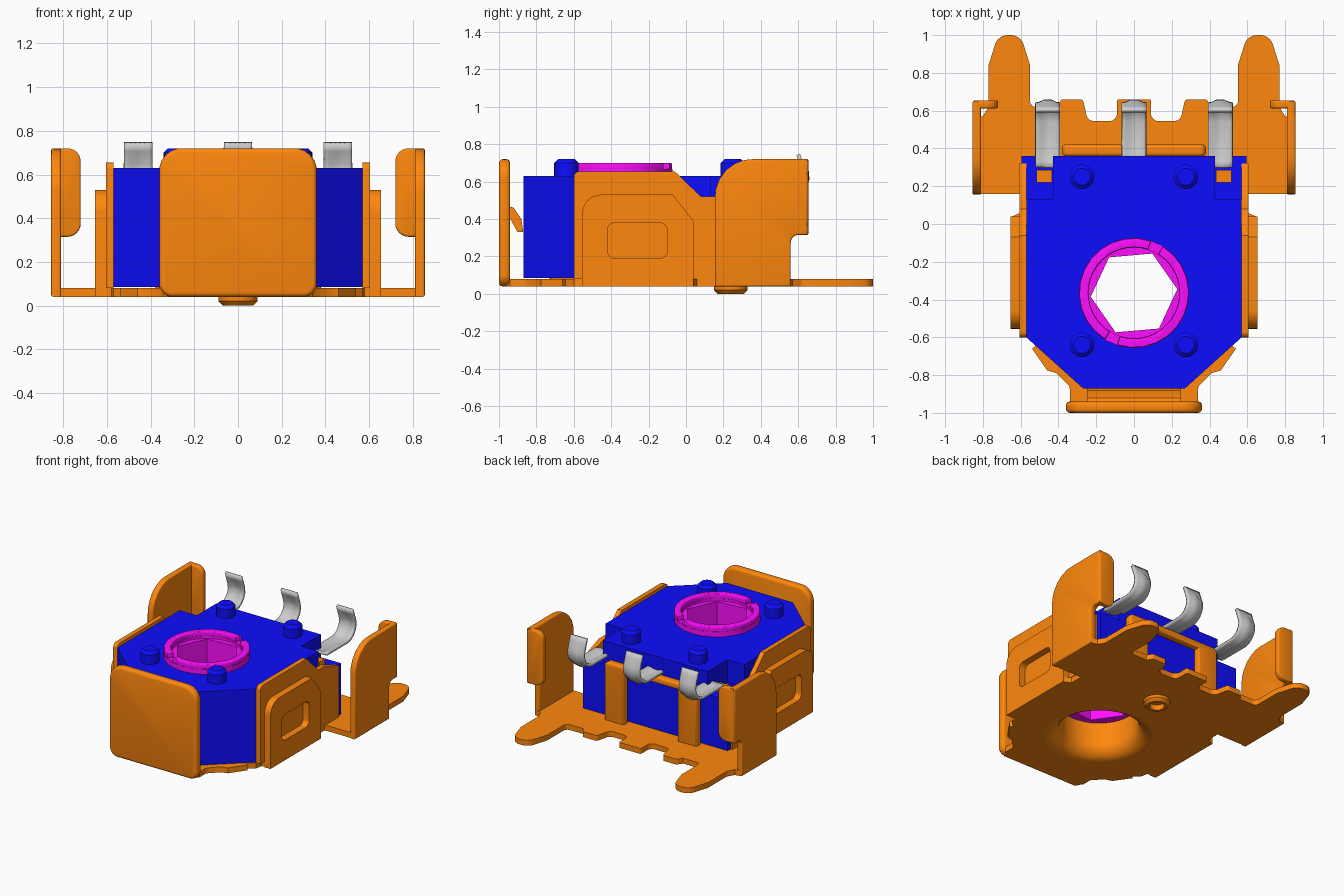
import bpy, bmesh
from math import cos, sin, pi, tan, radians
from mathutils import Vector

if "Cube" in bpy.data.objects:
    bpy.data.objects.remove(bpy.data.objects["Cube"])


def material(name, rgb):
    m = bpy.data.materials.new(name)
    m.diffuse_color = (*rgb, 1)
    m.use_nodes = True
    m.node_tree.nodes["Principled BSDF"].inputs["Base Color"].default_value = m.diffuse_color
    return m


ORANGE = material("orange_metal", (1.0, 0.245, 0.004))
BLUE = material("blue_plastic", (0.004, 0.004, 1.0))
MAGENTA = material("magenta_plastic", (1.0, 0.004, 1.0))


def finish(name, bm, mat):
    bmesh.ops.recalc_face_normals(bm, faces=bm.faces)
    me = bpy.data.meshes.new(name)
    bm.to_mesh(me)
    bm.free()
    me.shade_smooth()
    me.set_sharp_from_angle(angle=radians(32))
    if mat:
        me.materials.append(mat)
    ob = bpy.data.objects.new(name, me)
    bpy.context.collection.objects.link(ob)
    return ob


def rounded(pts, n=6):
    """Outline of (a, b[, radius]) corners, turned into points with filleted corners."""
    out = []
    for i, p in enumerate(pts):
        c = Vector(p[:2])
        r = p[2] if len(p) > 2 else 0
        if not r:
            out.append(c)
            continue
        u = (Vector(pts[i - 1][:2]) - c).normalized()
        v = (Vector(pts[(i + 1) % len(pts)][:2]) - c).normalized()
        half = u.angle(v) / 2
        mid = c + (u + v).normalized() * r / sin(half)
        a, b = c + u * r / tan(half), c + v * r / tan(half)
        for k in range(n + 1):
            out.append(mid + (a.lerp(b, k / n) - mid).normalized() * r)
    return out


def arc(r, a0, a1, n, c=(0, 0)):
    return [(c[0] + r * cos(a0 + (a1 - a0) * k / n), c[1] + r * sin(a0 + (a1 - a0) * k / n))
            for k in range(n + 1)]


def circle(r, n=40, c=(0, 0), a=0):
    return arc(r, a, a + 2 * pi, n, c)[:-1]


def plate(name, mat, axis, lo, hi, outline, holes=(), bevel=0):
    """Outline extruded along an axis from lo to hi, with optional holes and rim bevel."""
    bm = bmesh.new()
    edges = []
    for loop in (rounded(outline), *[rounded(h) for h in holes]):
        vs = [bm.verts.new((p[0], p[1], 0)) for p in loop]
        if holes:
            edges += [bm.edges.new((vs[i - 1], vs[i])) for i in range(len(vs))]
        else:
            bm.faces.new(vs)
    if holes:
        bmesh.ops.triangle_fill(bm, edges=edges, use_beauty=True, normal=(0, 0, 1))
    ext = bmesh.ops.extrude_face_region(bm, geom=bm.faces[:], use_keep_orig=True)
    for v in ext["geom"]:
        if isinstance(v, bmesh.types.BMVert):
            v.co.z = hi - lo
    bmesh.ops.recalc_face_normals(bm, faces=bm.faces)
    if bevel:
        rim = [e for e in bm.edges if abs(e.verts[0].co.z - e.verts[1].co.z) < 1e-6
               and e.calc_face_angle(0) > 1]
        bmesh.ops.bevel(bm, geom=rim, offset=bevel, segments=3, profile=0.5, affect='EDGES')
    for v in bm.verts:
        a, b, c = v.co.x, v.co.y, v.co.z + lo
        v.co = {'X': (c, a, b), 'Y': (a, c, b), 'Z': (a, b, c)}[axis]
    return finish(name, bm, mat)


def lathe(name, mat, profile, center, closed=True, steps=40):
    bm = bmesh.new()
    vs = [bm.verts.new((r, 0, z)) for r, z in profile]
    es = [bm.edges.new(p) for p in zip(vs, vs[1:])]
    if closed:
        es.append(bm.edges.new((vs[-1], vs[0])))
    bmesh.ops.spin(bm, geom=vs + es, cent=(0, 0, 0), axis=(0, 0, 1), angle=2 * pi, steps=steps)
    bmesh.ops.remove_doubles(bm, verts=bm.verts, dist=1e-5)
    bmesh.ops.translate(bm, verts=bm.verts, vec=(*center, 0))
    return finish(name, bm, mat)


def mirrored(half):
    return half + [(-p[0], *p[1:]) for p in reversed(half)]


HUB = (0, -0.365)

# Base plate with tabs, flared hole and locating boss
plate("base_plate", ORANGE, 'Z', 0.04, 0.08, mirrored([
    (0.32, -0.96), (0.34, -0.94), (0.34, -0.86, 0.03), (0.41, -0.79), (0.46, -0.775),
    (0.54, -0.66), (0.52, -0.645), (0.57, -0.60), (0.58, -0.55), (0.645, -0.55), (0.645, 0.04),
    (0.6, 0.06), (0.6, 0.16), (0.84, 0.16), (0.84, 0.56), (0.80, 0.57), (0.77, 0.62, 0.03),
    (0.77, 0.84), (0.72, 1.0, 0.07), (0.60, 1.0, 0.07), (0.55, 0.84), (0.55, 0.62, 0.03),
    (0.41, 0.62), (0.385, 0.66, 0.015), (0.27, 0.66, 0.02), (0.245, 0.545, 0.04),
    (0.09, 0.545, 0.04), (0.09, 0.66, 0.01)]),
    [circle(0.37, c=HUB)])
flare = arc(0.105, -pi / 2, -pi, 8, (0.37, 0.145))
lathe("base_hole_flare", ORANGE, flare + [(0.265, 0.30), (0.285, 0.30), (0.29, 0.16),
      (0.32, 0.1), (0.37, 0.08)], HUB)
lathe("locating_boss", ORANGE, [(0.09, 0.05), (0.09, 0.02), (0.07, 0), (0.05, 0), (0.05, 0.05)],
      (0, 0.24))

# Front wall and its inner hook
plate("front_wall", ORANGE, 'Y', -1.0, -0.94, [
    (-0.36, 0.04, 0.06), (0.36, 0.04, 0.06), (0.36, 0.72, 0.1), (-0.36, 0.72, 0.1)], bevel=0.02)
plate("front_hook", ORANGE, 'X', -0.25, 0.25, [
    (-0.95, 0.47), (-0.92, 0.46), (-0.88, 0.40), (-0.87, 0.33), (-0.90, 0.33), (-0.95, 0.42)])

for s, side in ((1, "right"), (-1, "left")):
    def xr(a, b):
        return sorted((s * a, s * b))
    # Side walls: inner sheet and outer sheet with a window
    plate("inner_side_wall_" + side, ORANGE, 'X', *xr(0.57, 0.605), [
        (-0.60, 0.08), (0.32, 0.08), (0.32, 0.46), (0.16, 0.52), (0.08, 0.52), (-0.06, 0.655),
        (-0.60, 0.655, 0.03)])
    plate("outer_side_wall_" + side, ORANGE, 'X', *xr(0.605, 0.655), [
        (-0.555, 0.04), (0.04, 0.04), (0.04, 0.39), (-0.07, 0.53), (-0.555, 0.53, 0.1)],
        [[(-0.42, 0.19, 0.04), (-0.10, 0.19, 0.04), (-0.10, 0.38, 0.04), (-0.42, 0.38, 0.04)]])
    # Rear wings with inward flanges
    plate("rear_wing_" + side, ORANGE, 'X', *xr(0.81, 0.855), [
        (0.155, 0.04), (0.56, 0.04), (0.56, 0.315, 0.04), (0.65, 0.315), (0.65, 0.72),
        (0.155, 0.72, 0.2)], bevel=0.01)
    plate("wing_flange_" + side, ORANGE, 'Y', 0.612, 0.655, [
        (s * 0.72, 0.315, 0.06), (s * 0.85, 0.315, 0.02), (s * 0.85, 0.72, 0.03),
        (s * 0.72, 0.72, 0.06)], bevel=0.01)
    # Contact pads on the lowered rear corners
    plate("contact_pad_" + side, ORANGE, 'Z', 0.45, 0.50, [
        (s * 0.435, 0.22), (s * 0.515, 0.22), (s * 0.515, 0.285), (s * 0.435, 0.285)])
    # Posts on the body
    for y, where in ((0.25, "rear"), (-0.64, "front")):
        lathe(f"post_{where}_{side}", BLUE, [(0, 0.72), (0.045, 0.72), (0.065, 0.70), (0.065, 0.62)],
              (s * 0.275, y), closed=False, steps=24)

# Rear strap around the body
plate("rear_strap", ORANGE, 'Y', 0.36, 0.42, [
    (-0.38, 0.07), (-0.22, 0.07), (-0.22, 0.46), (0.22, 0.46), (0.22, 0.07), (0.38, 0.07),
    (0.38, 0.51, 0.03), (-0.38, 0.51, 0.03)], bevel=0.015)

# Body: full lower block and notched upper block
plate("body_lower", BLUE, 'Z', 0.085, 0.46, mirrored([
    (0.27, -0.87), (0.57, -0.60), (0.57, 0.31), (0.595, 0.31), (0.595, 0.36)]),
    [circle(0.30, c=HUB)])
plate("body_upper", BLUE, 'Z', 0.46, 0.63, mirrored([
    (0.27, -0.87), (0.57, -0.60), (0.57, 0.13), (0.43, 0.13), (0.43, 0.36)]),
    [circle(0.275, c=HUB)])

# Rotor with hexagonal bore, flange and two raised arcs
hexagon = circle(0.23, 6, HUB, radians(5))
plate("rotor_core", MAGENTA, 'Z', 0.29, 0.65, circle(0.27, c=HUB), [hexagon])
plate("rotor_flange", MAGENTA, 'Z', 0.625, 0.668, circle(0.292, 24, HUB), [circle(0.24, c=HUB)])
for i, start in enumerate((72, 252)):
    a0, a1 = radians(start), radians(start + 166)
    plate(f"rotor_raised_arc_{i + 1}", MAGENTA, 'Z', 0.66, 0.70,
          arc(0.29, a0, a1, 12, HUB) + arc(0.242, a1, a0, 20, HUB), bevel=0.006)


# Ribbed terminal pins bent upward
def pin(name, x, y0):
    path = [Vector(p) for p in ((y0, 0.53), (y0 + 0.03, 0.53), (0.54, 0.53), (0.575, 0.537),
                                (0.605, 0.558), (0.625, 0.585), (0.634, 0.615), (0.632, 0.65),
                                (0.612, 0.71), (0.60, 0.745))]
    across = [(-0.065, 0), (-0.045, 0.15), (-0.02, 0.9), (0, 1), (0.02, 0.9), (0.045, 0.15),
              (0.065, 0)]
    bm = bmesh.new()
    rows = []
    for i, p in enumerate(path):
        t = (path[min(i + 1, len(path) - 1)] - path[max(i - 1, 0)]).normalized()
        rib = 0.016 if 0 < i < len(path) - 2 else 0
        rows.append([bm.verts.new((x + dx, p.x + t.y * rib * h, p.y - t.x * rib * h))
                     for dx, h in across])
    for r0, r1 in zip(rows, rows[1:]):
        for j in range(len(across) - 1):
            bm.faces.new((r0[j], r0[j + 1], r1[j + 1], r1[j]))
    mod = finish(name, bm, None).modifiers.new("thickness", 'SOLIDIFY')
    mod.thickness = 0.02
    mod.offset = 0


for name, x, y0 in (("left", -0.457, 0.30), ("middle", 0, 0.34), ("right", 0.457, 0.30)):
    pin("terminal_pin_" + name, x, y0)
